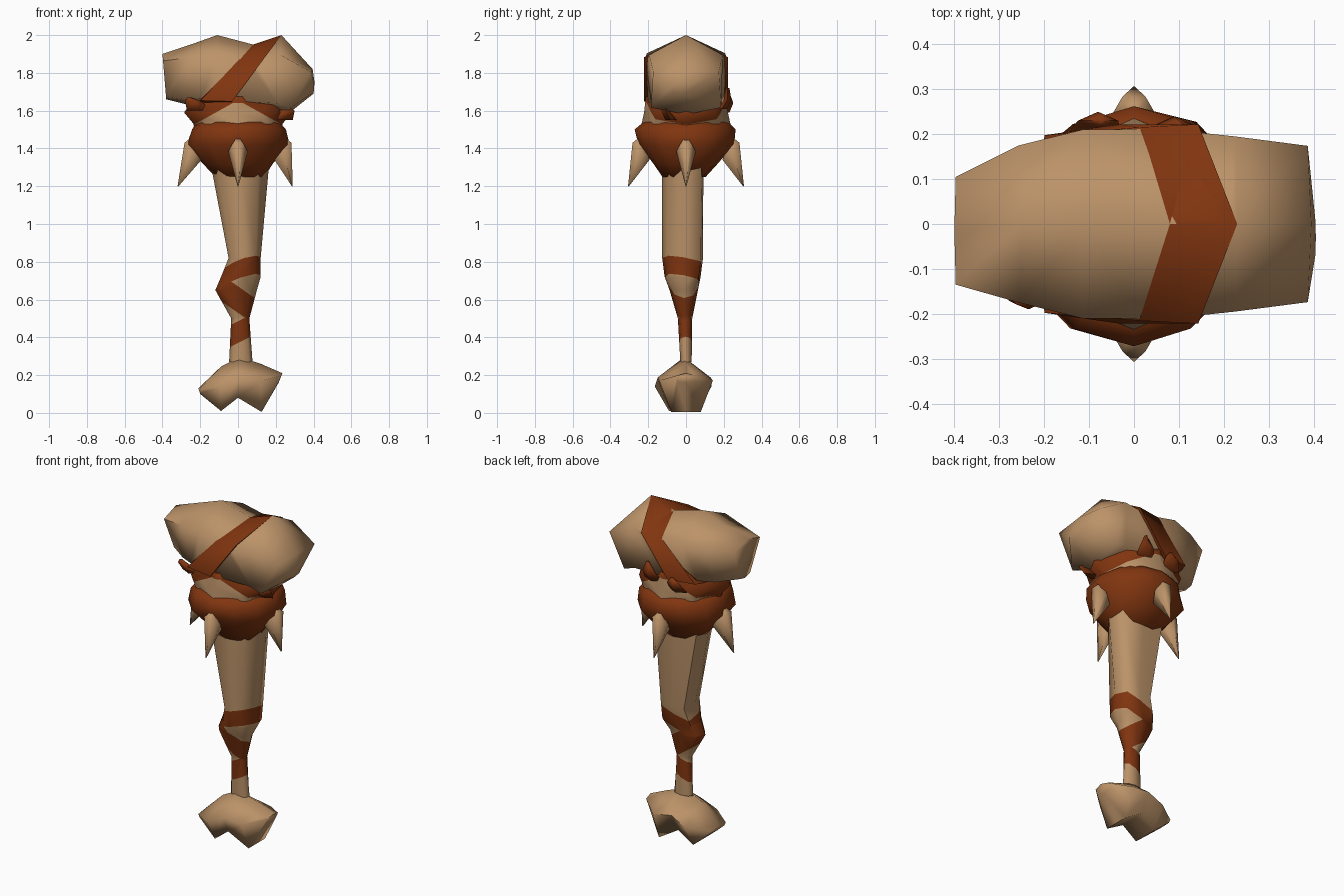
import bpy, bmesh, math, random
from mathutils import Vector

random.seed(4)
if "Cube" in bpy.data.objects:
    bpy.data.objects.remove(bpy.data.objects["Cube"], do_unlink=True)


def material(name, color):
    m = bpy.data.materials.new(name)
    m.use_nodes = True
    m.diffuse_color = (*color, 1)
    m.node_tree.nodes["Principled BSDF"].inputs["Base Color"].default_value = (*color, 1)
    return m


BONE = material("tan bone", (0.50, 0.29, 0.14))
LEATHER = material("brown leather", (0.22, 0.036, 0.005))


def loft(name, rings, bands=(), rule=None, base=0):
    """Skin a list of rings; cut along the bands and paint faces by rule."""
    bm = bmesh.new()
    loops = [[bm.verts.new(p) for p in ring] for ring in rings]
    n = len(loops[0])
    for a, b in zip(loops, loops[1:]):
        for i in range(n):
            j = (i + 1) % n
            bm.faces.new((a[i], a[j], b[j], b[i]))
    bm.faces.new(loops[0])
    bm.faces.new(loops[-1])
    bmesh.ops.recalc_face_normals(bm, faces=bm.faces)
    # each band is a slab: low < dot(normal, point) < high
    for normal, low, high in bands:
        for d in (low, high):
            nv = Vector(normal)
            bmesh.ops.bisect_plane(bm, geom=bm.verts[:] + bm.edges[:] + bm.faces[:],
                                   plane_co=nv * d / nv.length_squared, plane_no=nv)
    for f in bm.faces:
        c = f.calc_center_median()
        f.material_index = base
        if any(lo < Vector(nv).dot(c) < hi for nv, lo, hi in bands):
            f.material_index = 1
        if rule:
            f.material_index = rule(c)
    me = bpy.data.meshes.new(name)
    bm.to_mesh(me)
    bm.free()
    me.materials.append(BONE)
    me.materials.append(LEATHER)
    ob = bpy.data.objects.new(name, me)
    bpy.context.collection.objects.link(ob)
    bpy.ops.object.select_all(action='DESELECT')
    ob.select_set(True)
    bpy.context.view_layer.objects.active = ob
    bpy.ops.object.shade_smooth_by_angle(angle=math.radians(80))


def oval(z, cx, cy, rx, ry, sides=8, jitter=0.0):
    """Upright-axis ring."""
    ring = []
    for i in range(sides):
        a = math.tau * i / sides
        k = 1 + random.uniform(-jitter, jitter)
        ring.append((cx + rx * k * math.cos(a), cy + ry * k * math.sin(a), z))
    return ring


def boxy(z, cx, cy, rx, ry, corners):
    """Eight-sided upright ring whose four diagonal corners are pushed out separately."""
    ring = []
    for i in range(4):
        a = math.tau * i / 4
        c, s = round(math.cos(a)), round(math.sin(a))
        ring.append((cx + rx * c, cy + ry * s, z))
        ring.append((cx + rx * (c - s) * corners[i], cy + ry * (c + s) * corners[i], z))
    return ring


def rib(top, bottom, w, cy=0.0, shoulder=0.25, hip=0.86, hip_w=0.95):
    """Six-sided cross-section between a top and a bottom point in x, z."""
    def at(t, y):
        return (top[0] + (bottom[0] - top[0]) * t, cy + y,
                top[1] + (bottom[1] - top[1]) * t)
    h = w * hip_w
    return [at(0, 0), at(shoulder, w), at(hip, h), at(1, 0), at(hip, -h), at(shoulder, -w)]


# Heavy bone head, painted under its slanting strap
loft("head", [
    rib((-0.40, 1.90), (-0.38, 1.66), 0.12, -0.015, 0.15, 0.95, 0.4),
    rib((-0.25, 1.95), (-0.28, 1.635), 0.175, 0, 0.22, 0.92, 0.72),
    rib((-0.11, 2.0), (-0.13, 1.61), 0.21),
    rib((0.08, 1.95), (0.02, 1.60), 0.212),
    rib((0.23, 2.0), (0.21, 1.58), 0.195),
    rib((0.395, 1.82), (0.26, 1.58), 0.174, 0, 0.06, 0.85, 1.07),
    rib((0.405, 1.75), (0.40, 1.69), 0.04, -0.03),
], bands=[((1, 0, -1), -1.86, -1.78)])

# Raised strap around the head
loft("strap", [rib((0.08, 1.95), (-0.23, 1.62), 0.215, 0, 0.24, 0.9, 0.92),
               rib((0.23, 2.0), (-0.06, 1.61), 0.222, 0, 0.30, 0.9, 1)], base=1)

# Upper wrap, open to bone at the front and back
loft("upper_wrap", [oval(1.48, 0, 0, 0.23, 0.25),
                    oval(1.53, 0, 0, 0.235, 0.235),
                    oval(1.59, 0, 0, 0.285, 0.222),
                    oval(1.675, 0, 0, 0.23, 0.212)],
     bands=[((1, 0, 1.8), 2.5, 2.98), ((-1, 0, 1.8), 2.5, 2.98), ((0, 0, 1), 1.53, 1.64)],
     rule=lambda c: 0 if 1.53 < c.z < 1.64 and abs(c.x) + 1.8 * c.z < 2.98 else 1)

# Thick leather collar holding the spikes
loft("collar", [oval(1.25, 0.01, -0.01, 0.13, 0.115, 12),
                oval(1.32, 0, 0, 0.19, 0.175, 12, 0.04),
                oval(1.42, 0, 0, 0.275, 0.26, 12, 0.04),
                oval(1.50, 0, 0, 0.25, 0.265, 12, 0.03),
                oval(1.54, 0, 0, 0.22, 0.225, 12)], base=1)

# Four bone spikes pointing down and out
for side, a, tip in (("left", 0, 0.288), ("back", 90, 0.305),
                     ("right", 180, 0.318), ("front", 270, 0.305)):
    out = Vector((math.cos(math.radians(a)), math.sin(math.radians(a)), 0))
    across = Vector((-out.y, out.x, 0))
    up = Vector((0, 0, 1))
    rings = []
    for reach, z, size in ((0.235, 1.45, 0.012), (0.238, 1.385, 0.052), (tip, 1.20, 0.002)):
        c = out * reach + up * z
        rings.append([c + across * size * math.cos(t) + (out + up) * size * math.sin(t)
                      for t in (math.tau * i / 6 for i in range(6))])
    loft(side + "_spike", rings)

# Torn leather ends sticking out of the wraps
for i, (x, y, z, dx, dz) in enumerate(((-0.21, -0.14, 1.65, -0.05, 0.02),
                                       (-0.09, 0.20, 1.64, 0.02, 0.03),
                                       (0.08, 0.19, 1.66, 0.02, 0.06),
                                       (0.23, -0.08, 1.60, 0.05, 0.01))):
    s = math.copysign(0.03, y)
    loft("torn_end_%d" % (i + 1), [oval(z - 0.05, x, y, 0.06, 0.03, 4),
                                   oval(z, x + dx / 2, y + s, 0.045, 0.02, 4),
                                   oval(z + dz, x + dx, y + s, 0.01, 0.01, 4)], base=1)

# Tapering shaft with three slanting bindings
loft("shaft", [boxy(1.32, 0.01, -0.018, 0.155, 0.11, (0.9, 0.92, 0.79, 0.65)),
               boxy(0.82, 0.035, -0.018, 0.085, 0.108, (0.9, 0.95, 0.7, 0.7)),
               boxy(0.72, 0.015, -0.018, 0.105, 0.095, (0.9, 0.9, 0.6, 0.75)),
               boxy(0.65, -0.01, -0.012, 0.11, 0.075, (0.75, 0.75, 0.65, 0.7)),
               oval(0.50, 0.012, -0.005, 0.048, 0.038),
               oval(0.27, 0.015, 0, 0.062, 0.03)],
     bands=[((-0.3, 0.2, 1), 0.69, 0.785),
            ((0.7, 0, 1), 0.53, 0.67),
            ((-0.5, 0, 1), 0.37, 0.485)])

# Two-lobed knuckle at the foot, each lobe flat underneath
loft("knuckle", [
    rib((-0.21, 0.13), (-0.20, 0.10), 0.07, -0.01),
    rib((-0.09, 0.245), (-0.09, 0.01), 0.15, -0.015, 0.45, 1, 0.5),
    rib((0.01, 0.295), (0.0, 0.08), 0.14, -0.01, 0.5, 1, 0.6),
    rib((0.12, 0.26), (0.125, 0.005), 0.142, 0, 0.35, 1, 0.55),
    rib((0.235, 0.21), (0.215, 0.16), 0.05, 0),
])
